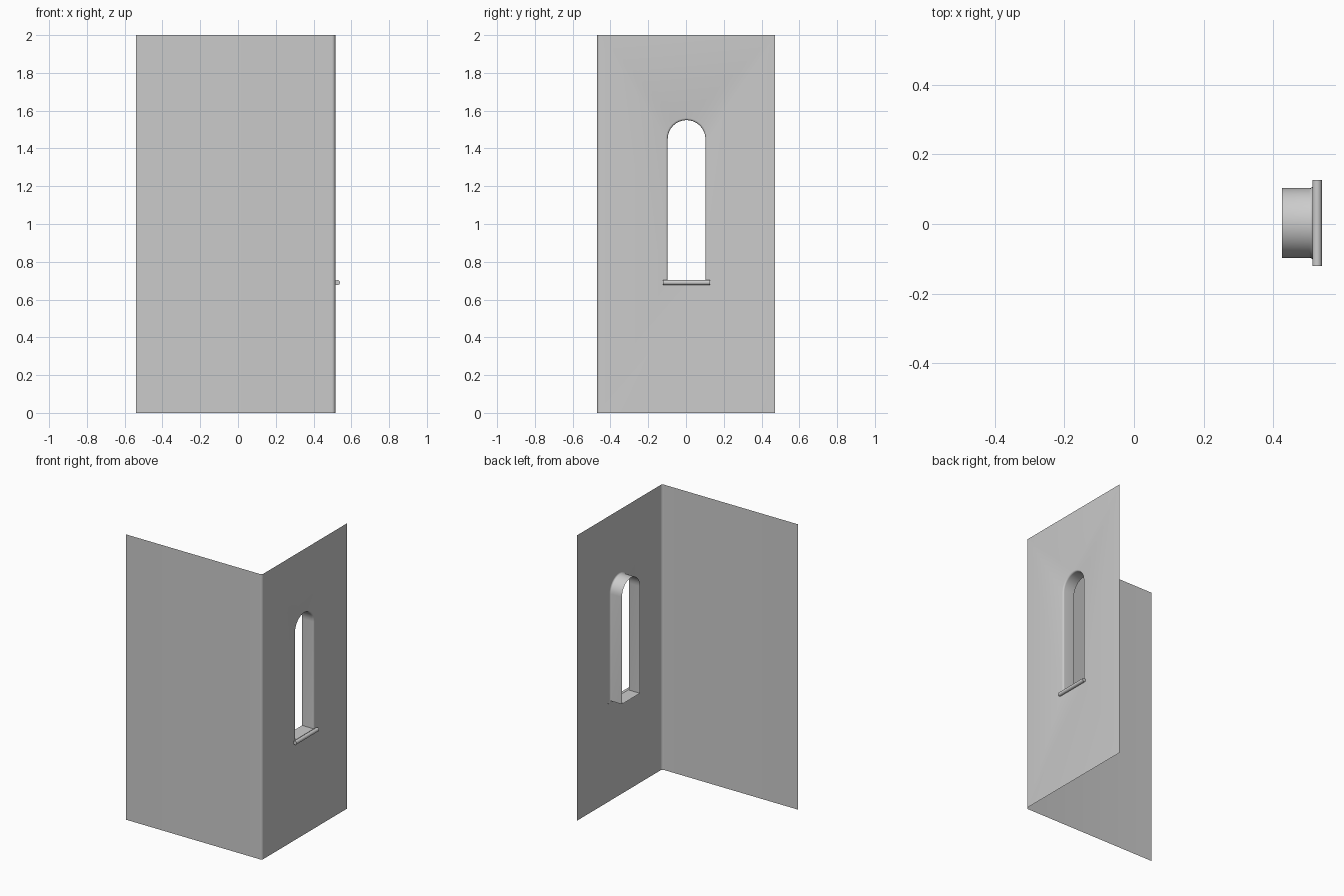
import bpy, bmesh, math

if "Cube" in bpy.data.objects:
    bpy.data.objects.remove(bpy.data.objects["Cube"])

W, D, H = 0.54, 0.47, 2.0      # half width, half depth, height
XW, R = 0.515, 0.018           # side wall plane, corner radius
CY, HALF = 0.003, 0.10         # window centre and half width
SILL_Z, SPRING_Z = 0.70, 1.45  # window floor and arch spring height
LIP, X_IN = 0.011, 0.425       # rounded lip radius, inner end of reveal


def finish(obj, angle=40):
    bpy.ops.object.select_all(action='DESELECT')
    obj.select_set(True)
    bpy.context.view_layer.objects.active = obj
    bpy.ops.object.shade_smooth_by_angle(angle=math.radians(angle))


def arch_loop(bm, x, grow):
    """Arched window outline at depth x, enlarged sideways and upwards."""
    r = HALF + grow
    pts = [(CY + r, SILL_Z)]
    pts += [(CY + r * math.cos(math.pi * i / 16), SPRING_Z + r * math.sin(math.pi * i / 16))
            for i in range(17)]
    pts += [(CY - r, SILL_Z)]
    return [bm.verts.new((x, y, z)) for y, z in pts]


bm = bmesh.new()

# Front wall and rounded corner
plan = [(-W, -D)]
for i in range(7):
    a = -math.pi / 2 + i * math.pi / 12
    plan.append((XW - R + R * math.cos(a), -D + R + R * math.sin(a)))
low = [bm.verts.new((x, y, 0)) for x, y in plan]
top = [bm.verts.new((x, y, H)) for x, y in plan]
for i in range(len(plan) - 1):
    bm.faces.new((low[i], low[i + 1], top[i + 1], top[i]))

# Window reveal with rounded outer lip
loops = []
for i in range(5):
    a = i * math.pi / 8
    loops.append(arch_loop(bm, XW - LIP + LIP * math.cos(a), LIP * (1 - math.sin(a))))
loops.append(arch_loop(bm, X_IN, 0))
for a, b in zip(loops, loops[1:]):
    n = len(a)
    for i in range(n):
        j = (i + 1) % n
        bm.faces.new((a[i], b[i], b[j], a[j]))

# Side wall filled around the window
far_low = bm.verts.new((XW, D, 0))
far_top = bm.verts.new((XW, D, H))
ring = [low[-1], far_low, far_top, top[-1]]
edges = []
for loop in (ring, loops[0]):
    for i, v in enumerate(loop):
        w = loop[(i + 1) % len(loop)]
        edges.append(bm.edges.get((v, w)) or bm.edges.new((v, w)))
bmesh.ops.triangle_fill(bm, use_beauty=True, use_dissolve=False, edges=edges,
                        normal=(1, 0, 0))
bmesh.ops.recalc_face_normals(bm, faces=bm.faces[:])
bm.normal_update()
if max(bm.faces, key=lambda f: f.calc_area()).normal.y > 0:
    bmesh.ops.reverse_faces(bm, faces=bm.faces[:])

mesh = bpy.data.meshes.new("corner_wall")
bm.to_mesh(mesh)
bm.free()
wall = bpy.data.objects.new("corner_wall", mesh)
bpy.context.collection.objects.link(wall)
finish(wall)

# Rounded window sill bar
bpy.ops.mesh.primitive_cylinder_add(vertices=24, radius=0.0135, depth=0.248,
                                    location=(W - 0.0135, CY, 0.69),
                                    rotation=(math.pi / 2, 0, 0))
sill = bpy.context.object
sill.name = "window_sill"
finish(sill)
